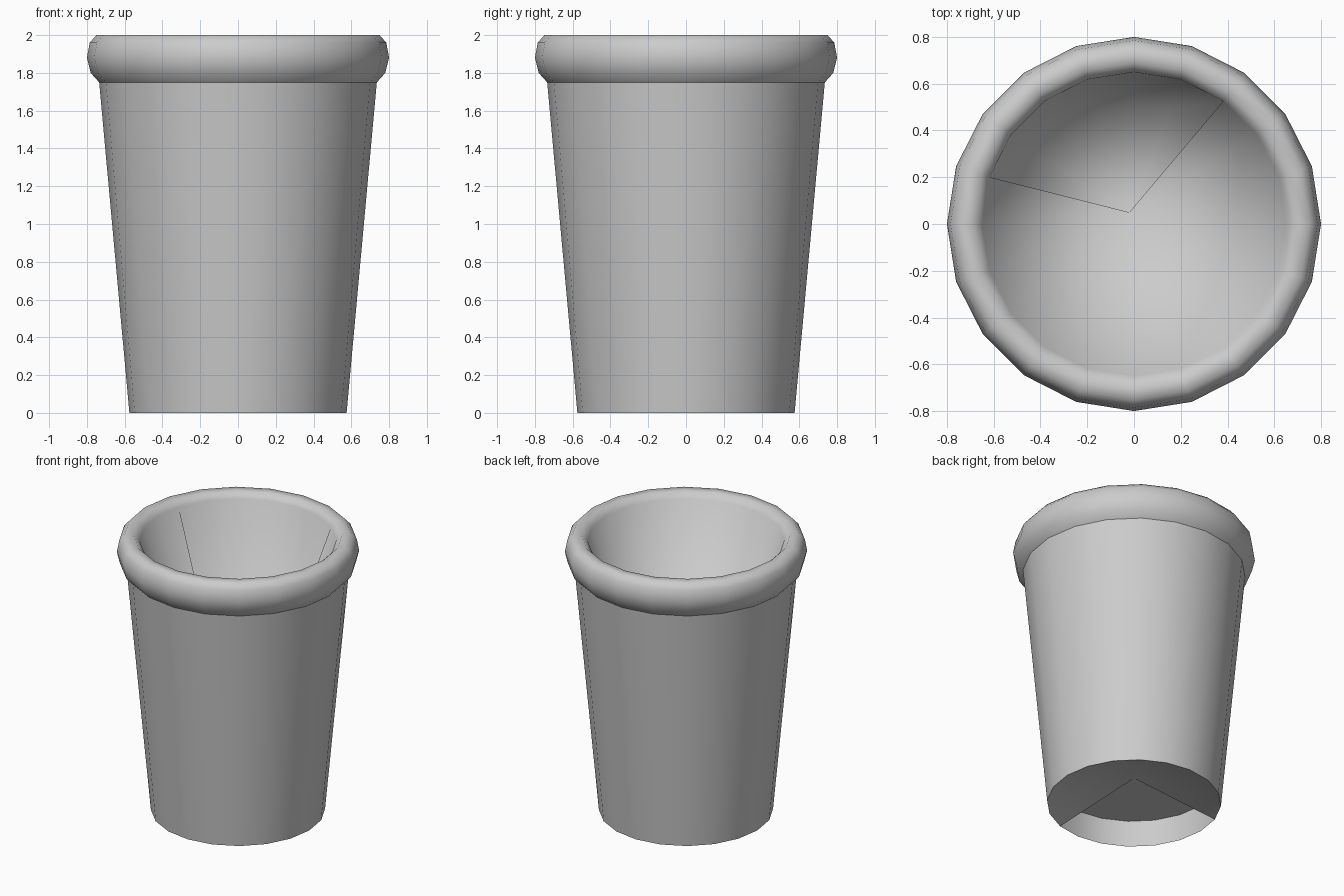
import bpy, bmesh
from math import cos, sin, pi, radians

if "Cube" in bpy.data.objects:
    bpy.data.objects.remove(bpy.data.objects["Cube"])

N = 20  # sides


def ring(bm, r, z):
    return [bm.verts.new((r * cos(2 * pi * i / N), r * sin(2 * pi * i / N), z)) for i in range(N)]


def bridge(bm, a, b, ids=range(N)):
    for i in ids:
        i, j = i % N, (i + 1) % N
        bm.faces.new((a[i], a[j], b[j], b[i]))


def fan(bm, r, centre, ids=range(N)):
    for i in ids:
        bm.faces.new((r[i % N], r[(i + 1) % N], centre))


def finish(bm, name, angle=60):
    bmesh.ops.delete(bm, geom=[v for v in bm.verts if not v.link_faces], context='VERTS')
    me = bpy.data.meshes.new(name)
    bm.to_mesh(me)
    bm.free()
    ob = bpy.data.objects.new(name, me)
    bpy.context.collection.objects.link(ob)
    bpy.ops.object.select_all(action='DESELECT')
    ob.select_set(True)
    bpy.context.view_layer.objects.active = ob
    bpy.ops.object.shade_smooth_by_angle(angle=radians(angle))


# Outside wall
bm = bmesh.new()
bridge(bm, ring(bm, 0.575, 0), ring(bm, 0.735, 1.75))
finish(bm, "outer_wall")

# Rounded rim and inside: funnel over most of the turn, open to a flat floor at the back
bm = bmesh.new()
profile = [(0.735, 1.75), (0.78, 1.8), (0.8, 1.88), (0.785, 1.96), (0.75, 2.0),
           (0.69, 2.0), (0.65, 1.96)]
rings = [ring(bm, r, z) for r, z in profile]
for a, b in zip(rings, rings[1:]):
    bridge(bm, a, b)
top = rings[-1]
floor = ring(bm, 0.52, 0.22)
apex = bm.verts.new((-0.02, 0.05, 0.22))
fan(bm, top, apex, range(9, 23))
bridge(bm, top, floor, range(3, 9))
fan(bm, floor, apex, range(3, 9))
finish(bm, "rim_and_lining", 100)

# Underside: hollow base, stepped at the front left and sloping elsewhere
bm = bmesh.new()
foot = ring(bm, 0.575, 0)
ceiling = ring(bm, 0.57, 0.19)
centre = bm.verts.new((0, 0, 0.19))
step = range(9, 16)
bridge(bm, ceiling, foot, step)
fan(bm, ceiling[::1], centre, step)
fan(bm, foot, centre, range(16, 29))
bmesh.ops.reverse_faces(bm, faces=[f for f in bm.faces if len(f.verts) == 3])
finish(bm, "hollow_base")
